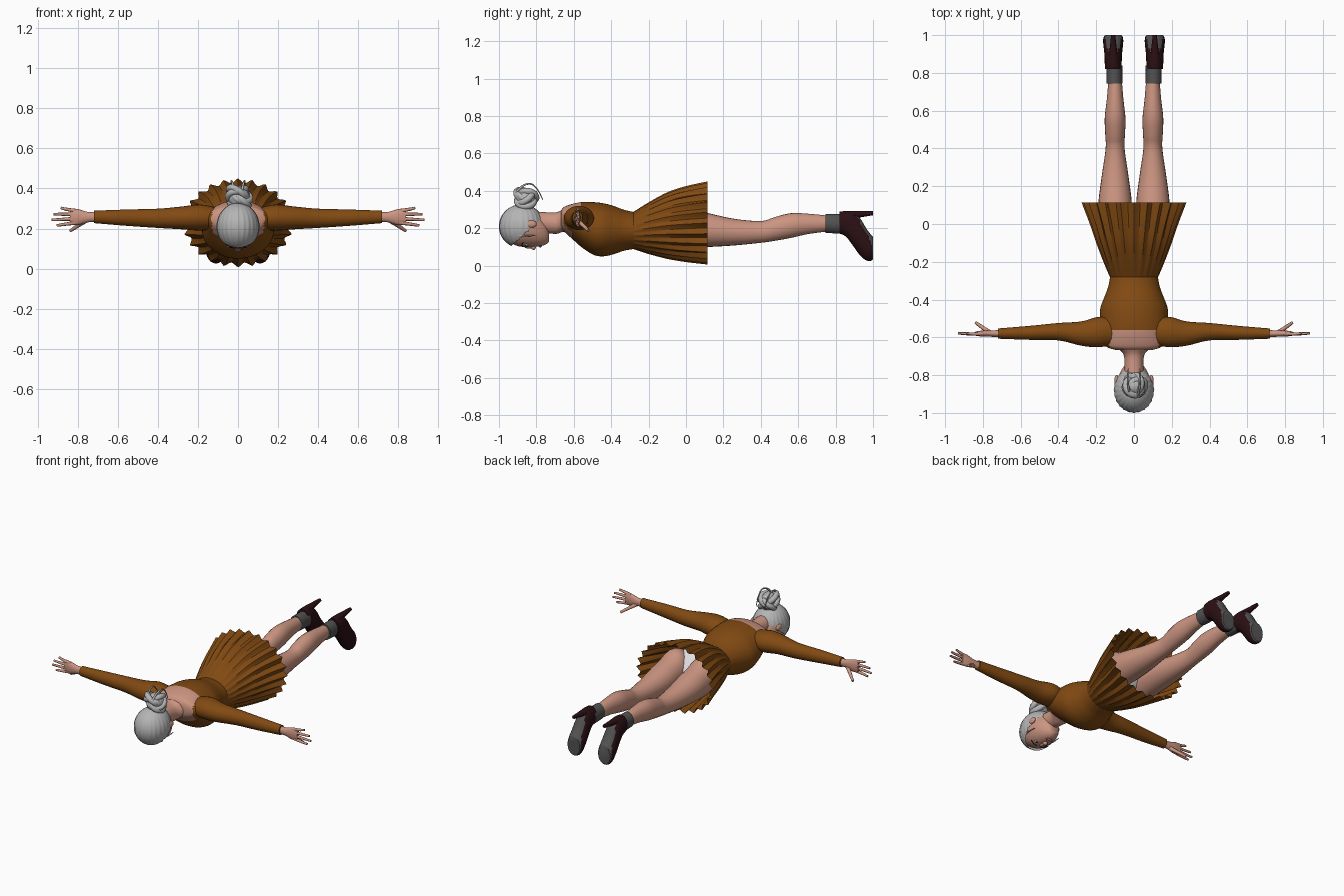
import bpy, bmesh, math
from mathutils import Vector

default_cube = bpy.data.objects.get("Cube")
if default_cube:
    bpy.data.objects.remove(default_cube, do_unlink=True)


def make_material(name, red, green, blue):
    material = bpy.data.materials.new(name)
    material.use_nodes = True
    colour = (red, green, blue, 1)
    material.diffuse_color = colour
    material.node_tree.nodes["Principled BSDF"].inputs["Base Color"].default_value = colour
    return material


skin = make_material("skin", .6, .3, .22)
brown = make_material("brown dress", .22, .068, .006)
silver = make_material("silver hair", .46, .46, .46)
grey = make_material("dark grey", .085, .085, .085)
maroon = make_material("dark maroon", .024, .005, .007)
white = make_material("white", .75, .75, .78)
dark = make_material("dark brown", .04, .025, .02)
lip = make_material("lip pink", .45, .13, .12)


def finish(bm, name, materials, rule=None, mirror=False, angle=50):
    """Turn a bmesh into a shaded object, colouring faces by an optional rule."""
    bmesh.ops.recalc_face_normals(bm, faces=bm.faces[:])
    if rule:
        for face in bm.faces:
            face.material_index = int(rule(face.calc_center_median(), face.normal))
    mesh = bpy.data.meshes.new(name)
    bm.to_mesh(mesh)
    bm.free()
    obj = bpy.data.objects.new(name, mesh)
    bpy.context.scene.collection.objects.link(obj)
    for material in materials:
        mesh.materials.append(material)
    if mirror:
        obj.modifiers.new("Mirror", "MIRROR")
    bpy.ops.object.select_all(action="DESELECT")
    obj.select_set(True)
    bpy.context.view_layer.objects.active = obj
    bpy.ops.object.shade_smooth_by_angle(angle=math.radians(angle))
    return obj


def smooth_rings(rings, steps):
    """Fill in rings between the given ones with a smooth spline."""
    rows = [Vector(ring) for ring in rings]
    result = []
    for i in range(len(rows) - 1):
        a, b = rows[max(i - 1, 0)], rows[i]
        c, d = rows[i + 1], rows[min(i + 2, len(rows) - 1)]
        for step in range(steps):
            t = step / steps
            result.append(b + (c - a) * (t / 2) + (a * 2 - b * 5 + c * 4 - d) * (t * t / 2)
                          + (b * 3 - a - c * 3 + d) * (t ** 3 / 2))
    return result + [rows[-1]]


def loft(name, axis, rings, materials, sides=24, steps=4, cap=True, ripple=None, **options):
    """Skin elliptical rings (position, two centres, two radii) along x or y."""
    bm = bmesh.new()
    loops = []
    filled = smooth_rings(rings, steps)
    for row, (pos, c1, c2, r1, r2) in enumerate(filled):
        loop = []
        for k in range(sides):
            angle = math.tau * k / sides
            scale = ripple(k, row / (len(filled) - 1)) if ripple else 1
            u, v = c1 + r1 * scale * math.cos(angle), c2 + r2 * scale * math.sin(angle)
            loop.append(bm.verts.new((pos, u, v) if axis == "x" else (u, pos, v)))
        loops.append(loop)
    for first, second in zip(loops, loops[1:]):
        for k in range(sides):
            n = (k + 1) % sides
            bm.faces.new((first[k], first[n], second[n], second[k]))
    if cap:
        bm.faces.new(loops[0])
        bm.faces.new(loops[-1])
    return finish(bm, name, materials, **options)


def span(rows, centre=0):
    """Rings from rows of (y, half width, lowest z, highest z)."""
    return [(y, centre, (low + high) / 2, width, (high - low) / 2) for y, width, low, high in rows]


def ball(name, centre, radii, material, mirror=False):
    bm = bmesh.new()
    bmesh.ops.create_uvsphere(bm, u_segments=20, v_segments=12, radius=1)
    for vert in bm.verts:
        vert.co = Vector(c + r * p for c, r, p in zip(centre, radii, vert.co))
    return finish(bm, name, [material], mirror=mirror)


def tube(name, points, radius, material, mirror=False, tip=.6):
    curve = bpy.data.curves.new(name, "CURVE")
    curve.dimensions = "3D"
    curve.bevel_depth, curve.bevel_resolution, curve.use_fill_caps = radius, 2, True
    spline = curve.splines.new("NURBS")
    spline.points.add(len(points) - 1)
    spline.use_endpoint_u, spline.order_u = True, 3
    for i, (point, place) in enumerate(zip(spline.points, points)):
        point.co = (*place, 1)
        point.radius = 1 + (tip - 1) * i / (len(points) - 1)
    obj = bpy.data.objects.new(name, curve)
    bpy.context.scene.collection.objects.link(obj)
    obj.data.materials.append(material)
    if mirror:
        obj.modifiers.new("Mirror", "MIRROR")


# Dress bodice with an open, wide neckline
def neckline(centre, normal):
    edge = -.56 if centre.z > .24 else -.61
    return centre.y < edge and abs(centre.x) < .13


loft("bodice", "y", span([
    (-.668, .09, .2, .295), (-.65, .145, .18, .315), (-.6, .165, .135, .332), (-.55, .175, .092, .34),
    (-.49, .18, .056, .339), (-.44, .177, .05, .333), (-.39, .158, .06, .32), (-.33, .136, .08, .298),
    (-.27, .125, .09, .285)]), [brown, skin], sides=48, steps=5, rule=neckline)


# Pleated skirt, open at the hem
def pleat(k, along):
    depth = .015 + .085 * along
    return 1 - depth * (0, .3, .8, 1, .8, .4)[k % 6]


loft("skirt", "y", [(-.28, 0, .188, .128, .1), (-.2, 0, .2, .162, .138), (-.1, 0, .214, .2, .178),
                    (0, 0, .222, .234, .203), (.115, 0, .228, .278, .222)],
     [brown], sides=144, cap=False, ripple=pleat, angle=25)

# Sleeves and hands
loft("sleeves", "x", [(.11, -.57, .25, .07, .055), (.19, -.572, .255, .08, .065),
                      (.28, -.58, .253, .064, .057), (.4, -.57, .251, .046, .048),
                      (.55, -.576, .254, .037, .041), (.72, -.58, .258, .027, .031)],
     [brown], mirror=True)
loft("hands", "x", [(.69, -.58, .258, .019, .024), (.75, -.58, .257, .017, .026),
                    (.8, -.58, .257, .016, .04), (.84, -.58, .26, .011, .038)],
     [skin], sides=16, mirror=True)
for finger, start, end, reach in (("index", .23, .215, .905), ("middle", .25, .243, .932),
                                  ("ring", .27, .272, .922), ("little", .287, .303, .885)):
    tube(finger + "_fingers", [(.8, -.58, start), (.86, -.585, (start + end) / 2), (reach, -.578, end)],
         .0105, skin, True)
tube("thumbs", [(.76, -.577, .24), (.8, -.55, .215), (.838, -.522, .188)], .013, skin, True)

# Hips, underwear and legs
loft("underwear", "y", span([(-.27, .11, .1, .275), (-.18, .14, .095, .31), (-.08, .165, .1, .325),
                             (-.02, .12, .13, .28), (.02, .03, .17, .22)]), [white])
loft("legs", "y", span([
    (-.12, .07, .12, .3), (-.04, .088, .095, .33), (.04, .09, .095, .3), (.13, .087, .1, .278),
    (.26, .07, .108, .25), (.4, .05, .122, .238), (.47, .052, .132, .258), (.56, .055, .148, .28),
    (.66, .044, .17, .277), (.78, .034, .185, .265)], .1), [skin], mirror=True)

# Socks and high-heeled shoes with grey soles
loft("socks", "y", span([(.745, .042, .175, .276), (.84, .042, .17, .276)], .104),
     [grey], steps=2, mirror=True)
loft("shoes", "y", span([
    (.82, .044, .172, .288), (.855, .045, .155, .292), (.89, .046, .11, .288), (.93, .05, .055, .255),
    (.96, .053, .03, .205), (.985, .052, .025, .17), (1, .044, .033, .155)], .11),
     [maroon, grey], rule=lambda c, n: n.y > .5 and c.y > .91, mirror=True)
loft("shoe_heels", "y", [(.86, .11, .268, .03, .024), (.92, .11, .274, .02, .018), (1, .11, .28, .011, .011)],
     [maroon], sides=12, mirror=True)

# Neck, head and face
loft("neck", "y", span([(-.81, .052, .18, .29), (-.73, .05, .172, .284), (-.69, .056, .17, .286),
                        (-.66, .08, .18, .3), (-.63, .1, .18, .315)]), [skin])
loft("head", "y", span([
    (-.985, .04, .17, .25), (-.95, .075, .13, .29), (-.9, .09, .105, .31), (-.86, .093, .1, .315),
    (-.82, .086, .1, .3), (-.78, .07, .104, .27), (-.75, .05, .113, .24), (-.733, .028, .128, .19)]),
     [skin], sides=32)
ball("nose_bridge", (0, -.838, .103), (.01, .028, .012), skin)
ball("nose_tip", (0, -.815, .098), (.014, .012, .014), skin)
ball("lips", (0, -.779, .105), (.023, .009, .008), lip)
ball("ears", (.092, -.83, .222), (.012, .032, .02), skin, True)
ball("eye_whites", (.036, -.852, .111), (.018, .009, .006), white, True)
ball("irises", (.036, -.852, .107), (.008, .008, .004), dark, True)
tube("eyebrows", [(.015, -.874, .104), (.036, -.883, .105), (.06, -.872, .122)], .004, dark, True)

# Combed hair shell, cut away around the face
bm = bmesh.new()
bmesh.ops.create_uvsphere(bm, u_segments=96, v_segments=40, radius=1)
for vert in bm.verts:
    around = math.atan2(vert.co.y, vert.co.x)
    groove = 1 + .014 * math.cos(24 * around) * math.hypot(vert.co.x, vert.co.y)
    vert.co = Vector((vert.co.x * .106 * groove, vert.co.y * .121 * groove - .878, vert.co.z * .118 + .21))
face_side = [f for f in bm.faces
             if f.calc_center_median().z < .09 + (f.calc_center_median().y + .95) * .9]
bmesh.ops.delete(bm, geom=face_side, context="FACES")
finish(bm, "hair", [silver])

# Coiled bun with loose strands
ball("bun_core", (.005, -.858, .355), (.055, .055, .058), silver)
for i in range(6):
    bpy.ops.mesh.primitive_torus_add(
        major_segments=28, minor_segments=8, major_radius=.045, minor_radius=.018,
        location=(.005 + .012 * math.cos(i * 2), -.858 + .012 * math.sin(i * 2), .345 + .006 * i),
        rotation=(.7 * math.sin(i * 2.4), .7 * math.cos(i * 2.4), 0))
    coil = bpy.context.object
    coil.name = "bun_coil"
    coil.data.materials.append(silver)
    bpy.ops.object.shade_smooth_by_angle(angle=math.radians(50))
for side in (-1, 1):
    tube("loose_strand", [(.02 * side, -.91, .39), (.03 * side, -.87, .44), (.035 * side, -.8, .435),
                          (.03 * side, -.765, .35)], .007, silver, tip=.3)
tube("temple_strands", [(.088, -.9, .16), (.1, -.85, .16), (.092, -.8, .16)], .006, silver, True, tip=.3)
